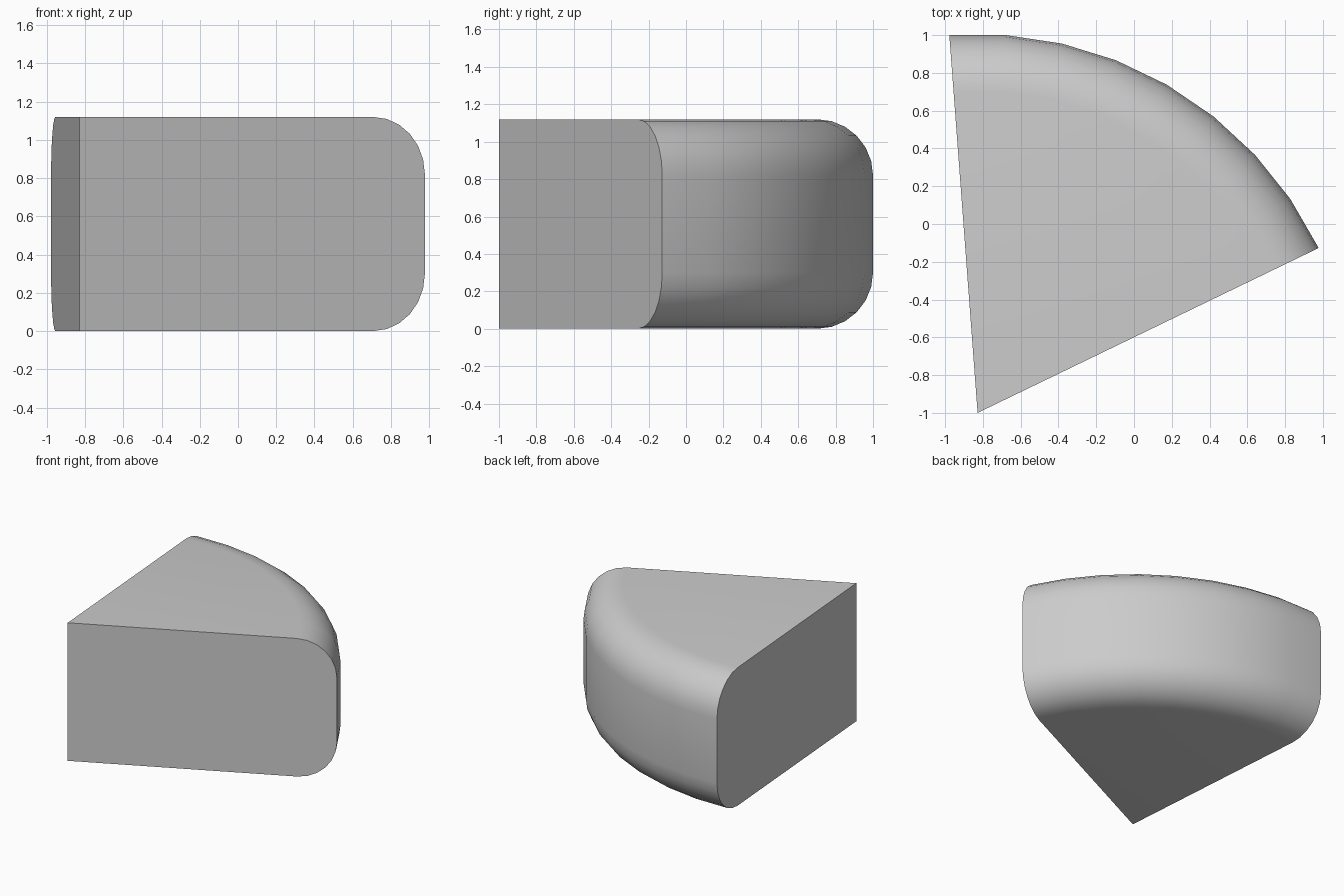
import bpy, bmesh
from math import sin, cos, radians, pi

if "Cube" in bpy.data.objects:
    bpy.data.objects.remove(bpy.data.objects["Cube"])

APEX = (-0.828, -1.0)
RADIUS, HEIGHT, FILLET = 2.0056, 1.12, 0.30
A0, A1, STEPS, ROUND = radians(25.8), radians(94.28), 8, 6

# Half profile (radius, z): bottom fillet then mirrored top fillet
bottom = [(RADIUS - FILLET + FILLET * sin(t), FILLET - FILLET * cos(t))
          for t in (i * pi / 2 / ROUND for i in range(ROUND + 1))]
profile = bottom + [(r, HEIGHT - z) for r, z in reversed(bottom)]

bm = bmesh.new()
low = bm.verts.new((*APEX, 0))
high = bm.verts.new((*APEX, HEIGHT))

# Sweep the profile around the wedge tip
rings = []
for i in range(STEPS + 1):
    a = A0 + (A1 - A0) * i / STEPS
    rings.append([bm.verts.new((APEX[0] + r * cos(a), APEX[1] + r * sin(a), z))
                  for r, z in profile])

# Rounded rim plus flat top and bottom
for p, q in zip(rings, rings[1:]):
    for j in range(len(profile) - 1):
        bm.faces.new((p[j], q[j], q[j + 1], p[j + 1]))
bm.faces.new([low] + [r[0] for r in rings])
bm.faces.new([high] + [r[-1] for r in rings])

# Flat cut sides
for ring in (rings[0], rings[-1]):
    bm.faces.new([low] + ring + [high])

bmesh.ops.recalc_face_normals(bm, faces=bm.faces)
mesh = bpy.data.meshes.new("wedge")
bm.to_mesh(mesh)
bm.free()
wedge = bpy.data.objects.new("wedge", mesh)
bpy.context.collection.objects.link(wedge)

# Smooth rim, crisp cut edges
bpy.context.view_layer.objects.active = wedge
wedge.select_set(True)
bpy.ops.object.shade_smooth_by_angle(angle=radians(30))
